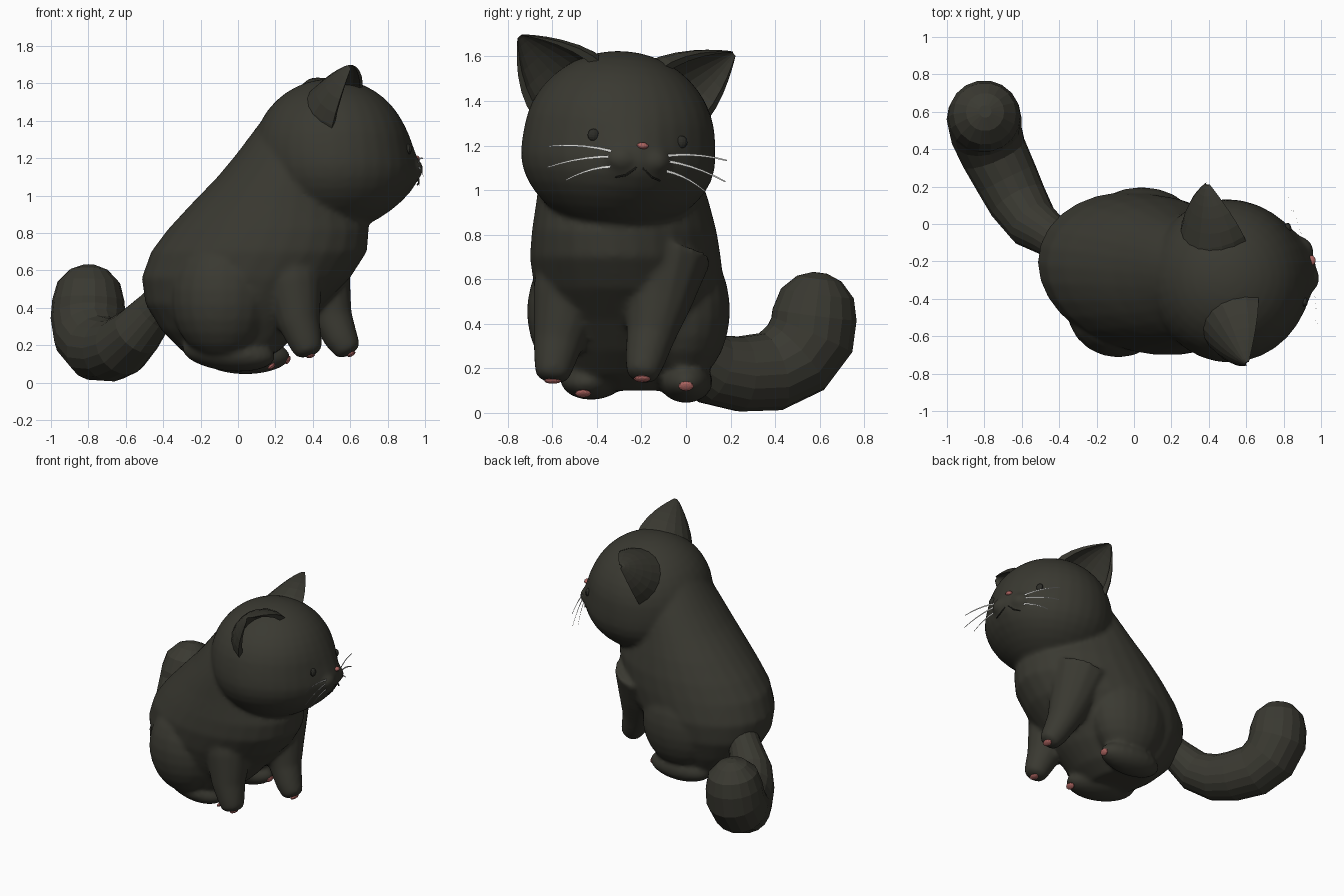
import bpy, bmesh, math
from mathutils import Vector, Matrix

if "Cube" in bpy.data.objects:
    bpy.data.objects.remove(bpy.data.objects["Cube"])


def mat(name, rgb):
    m = bpy.data.materials.new(name)
    m.diffuse_color = (*rgb, 1)
    m.use_nodes = True
    m.node_tree.nodes["Principled BSDF"].inputs["Base Color"].default_value = m.diffuse_color
    return m


FUR = mat("charcoal fur", (0.042, 0.041, 0.031))
PINK = mat("dusty pink", (0.42, 0.13, 0.12))
WHITE = mat("whisker white", (0.75, 0.75, 0.72))
DARK = mat("eye black", (0.026, 0.026, 0.021))

# local head frame: x forward, y left, z up; slightly turned and tilted
HEAD = (Matrix.Translation((0.50, -0.30, 1.22))
        @ Matrix.Rotation(math.radians(12.5), 4, 'Z')
        @ Matrix.Rotation(math.radians(-4.5), 4, 'X'))


def finish(name, bm, material, xf=Matrix()):
    bmesh.ops.recalc_face_normals(bm, faces=bm.faces)
    me = bpy.data.meshes.new(name)
    bm.to_mesh(me)
    bm.free()
    me.transform(xf)
    me.materials.append(material)
    ob = bpy.data.objects.new(name, me)
    bpy.context.collection.objects.link(ob)
    return ob


def loft(name, rings, material, xf=Matrix()):
    bm = bmesh.new()
    vs = [[bm.verts.new(p) for p in r] for r in rings]
    n = len(vs[0])
    for a, b in zip(vs, vs[1:]):
        for i in range(n):
            bm.faces.new((a[i], a[(i + 1) % n], b[(i + 1) % n], b[i]))
    bm.faces.new(vs[0])
    bm.faces.new(vs[-1])
    return finish(name, bm, material, xf)


def tube(name, pts, material, sides=14, cap=1.0, xf=Matrix()):
    """Round tube through (x, y, z, radius) points with a domed end."""
    pts = [Vector(p) for p in pts]
    end = (pts[-1].xyz - pts[-2].xyz).normalized()
    last = pts[-1]
    tans = []
    for i in range(len(pts)):
        a, b = pts[max(i - 1, 0)].xyz, pts[min(i + 1, len(pts) - 1)].xyz
        tans.append((b - a).normalized())
    for deg in (30, 58, 80):
        s, c = math.sin(math.radians(deg)), math.cos(math.radians(deg))
        p = last.xyz + end * last.w * s * cap
        pts.append(Vector((*p, last.w * c)))
        tans.append(end)
    side = tans[0].orthogonal().normalized()
    rings, prev = [], tans[0]
    for p, t in zip(pts, tans):
        side = prev.rotation_difference(t) @ side
        up, prev = t.cross(side), t
        rings.append([p.xyz + (side * math.cos(a) + up * math.sin(a)) * p.w
                      for a in (2 * math.pi * k / sides for k in range(sides))])
    return loft(name, rings, material, xf)


def ball(name, centre, radii, material, xf=Matrix(), seg=20, tilt=0, yaw=0, warp=None):
    bm = bmesh.new()
    bmesh.ops.create_uvsphere(bm, u_segments=seg, v_segments=seg * 2 // 3, radius=1)
    r = (Matrix.Rotation(math.radians(yaw), 3, 'Z')
         @ Matrix.Rotation(math.radians(tilt), 3, 'Y'))
    for v in bm.verts:
        d = v.co.copy()
        v.co = r @ Vector((d.x * radii[0], d.y * radii[1], d.z * radii[2]))
        if warp:
            warp(v, d)
        v.co += Vector(centre)
    return finish(name, bm, material, xf)


# torso: horizontal slices (z, back x, chest x, right y, left y), rear swung left
slices = [(0.10, -0.20, 0.10, -0.48, 0.00), (0.17, -0.30, 0.22, -0.54, 0.05),
          (0.28, -0.41, 0.34, -0.58, 0.10), (0.42, -0.495, 0.46, -0.64, 0.15),
          (0.56, -0.515, 0.60, -0.68, 0.17), (0.70, -0.465, 0.69, -0.70, 0.155),
          (0.82, -0.375, 0.70, -0.69, 0.135), (0.95, -0.255, 0.65, -0.67, 0.10),
          (1.10, -0.11, 0.60, -0.65, 0.05), (1.22, -0.01, 0.60, -0.63, 0.01),
          (1.36, 0.095, 0.60, -0.58, -0.05), (1.48, 0.19, 0.55, -0.50, -0.12),
          (1.56, 0.29, 0.50, -0.42, -0.20)]
body = [loft("torso", [[((b + f) / 2 + (f - b) / 2 * math.cos(a),
                         (l + r) / 2 + (l - r) / 2 * math.sin(a) - 0.05 * math.cos(a), z)
                        for a in (2 * math.pi * k / 28 for k in range(28))]
                       for z, b, f, r, l in slices], FUR)]

# haunches and hind feet
body += [
    ball("haunch_right", (-0.085, -0.455, 0.455), (0.275, 0.26, 0.335), FUR),
    ball("haunch_left", (0.04, -0.015, 0.46), (0.295, 0.213, 0.325), FUR),
    ball("hind_foot_right", (-0.05, -0.415, 0.16), (0.255, 0.145, 0.098), FUR, yaw=-12, tilt=6),
    ball("hind_foot_left", (0.04, 0.00, 0.14), (0.24, 0.12, 0.095), FUR)]

# forelegs
body += [
    tube("foreleg_right", [(0.25, -0.45, 0.75, 0.21), (0.295, -0.535, 0.52, 0.158),
                           (0.325, -0.573, 0.32, 0.115), (0.36, -0.592, 0.22, 0.092),
                           (0.375, -0.598, 0.175, 0.080)], FUR, cap=0.45),
    tube("foreleg_left", [(0.40, -0.09, 0.72, 0.21), (0.455, -0.125, 0.50, 0.152),
                          (0.505, -0.16, 0.34, 0.11), (0.555, -0.185, 0.23, 0.09),
                          (0.585, -0.195, 0.18, 0.075)], FUR, cap=0.45)]

# paw pads on the tips of the feet
for nm, c, tilt, w in (("fore_pad_right", (0.388, -0.598, 0.144), 165, 0.038),
                       ("fore_pad_left", (0.606, -0.197, 0.153), 150, 0.038),
                       ("hind_pad_right", (0.180, -0.462, 0.087), 140, 0.036),
                       ("hind_pad_left", (0.266, 0.00, 0.120), 118, 0.034)):
    ball(nm, c, (0.024, w, 0.012), PINK, seg=12, tilt=tilt)

# tail
tube("tail", [(-0.36, -0.12, 0.46, 0.11), (-0.45, -0.06, 0.375, 0.115),
              (-0.54, 0.00, 0.27, 0.14), (-0.62, 0.12, 0.195, 0.16),
              (-0.68, 0.24, 0.175, 0.17), (-0.75, 0.38, 0.185, 0.18),
              (-0.792, 0.495, 0.25, 0.194), (-0.802, 0.565, 0.35, 0.2),
              (-0.80, 0.577, 0.44, 0.193)], FUR, sides=18)


# head with a soft muzzle and full chin
def head_shape(v, d):
    if d.z < 0:
        k = math.sin(math.pi * min(1, -d.z))
        v.co.z *= 1.03
        v.co.x *= 1 + 0.11 * k if d.x > 0 else 1
        v.co.y *= 1 + 0.06 * k
    ang = d.angle(Vector((1, 0, -0.18)))
    v.co.x += 0.045 * math.exp(-(ang / 0.36) ** 2)


body.append(ball("head", (0, 0, 0), (0.42, 0.432, 0.405), FUR, HEAD, seg=32, warp=head_shape))
ball("nose", (0.462, 0.008, -0.02), (0.022, 0.027, 0.015), PINK, HEAD, seg=12)

for s, side in ((-1, "right"), (1, "left")):
    body.append(ball("muzzle_" + side, (0.375, s * 0.072, -0.085), (0.112, 0.095, 0.075),
                     FUR, HEAD, seg=16))
    ball("eye_" + side, (0.376, s * 0.203, 0.012), (0.018, 0.027, 0.028), DARK, HEAD, seg=12)
    # mouth line curving away under each muzzle half
    tube("mouth_" + side, [(0.462, 0, -0.085, 0.005), (0.468, s * 0.02, -0.125, 0.005),
                           (0.462, s * 0.06, -0.158, 0.005), (0.445, s * 0.1, -0.17, 0.004)],
         DARK, sides=6, xf=HEAD)

    # ear: crescent slices from base to tip, hollow at the front, inner rim forward
    base, tip = Vector((0.03, s * 0.25, 0.20)), Vector((0.01, s * 0.495, 0.432))
    axis = (tip - base).normalized()
    wide = Vector((1, 0, 0)).cross(axis)
    if wide.z < 0:
        wide.negate()
    wide = (wide + Vector((0.65, 0, 0))).normalized()
    back = axis.cross(wide).normalized()
    if back.x > 0:
        back.negate()
    rings = []
    for t in (0, 0.2, 0.4, 0.6, 0.75, 0.88, 0.96, 1.0):
        w = 0.2 * (1 - t ** 1.8) + 0.014
        d = 0.24 * (1 - t) ** 0.8 + 0.015
        c = base.lerp(tip, t)
        arc = [math.pi * k / 10 for k in range(11)]
        ring = [c + wide * w * math.cos(a) + back * d * math.sin(a) for a in arc]
        ring += [c + wide * w * 0.82 * math.cos(a) + back * d * 0.6 * math.sin(a)
                 for a in reversed(arc)]
        rings.append(ring)
    loft("ear_" + side, rings, FUR, HEAD)

    # whiskers: thin tapering ribbons
    for i, (z0, z1, y1) in enumerate(((-0.055, -0.055, 0.41), (-0.08, -0.15, 0.41),
                                      (-0.125, -0.20, 0.32))):
        bm, prev = bmesh.new(), None
        for t in (0, 0.2, 0.4, 0.6, 0.8, 1):
            y, h = s * (0.13 + (y1 - 0.13) * t), 0.0065 - 0.0035 * t
            z = z0 + (z1 - z0) * t + 0.05 * t * (1 - t)
            pair = [bm.verts.new((0.445 - 0.035 * t, y, z + k * h)) for k in (-1, 1)]
            if prev:
                bm.faces.new((prev[0], pair[0], pair[1], prev[1]))
            prev = pair
        ob = finish(f"whisker_{side}_{i + 1}", bm, WHITE, HEAD)
        if ob.data.polygons[0].normal.x < 0:
            ob.data.flip_normals()

# fuse head, torso and legs into one soft skin
bm = bmesh.new()
for ob in body:
    bm.from_mesh(ob.data)
    bpy.data.objects.remove(ob)
skin = finish("body", bm, FUR)
rm = skin.modifiers.new("fuse", 'REMESH')
rm.mode, rm.voxel_size, rm.use_smooth_shade = 'VOXEL', 0.016, True
sm = skin.modifiers.new("soften", 'SMOOTH')
sm.factor, sm.iterations = 0.5, 6
